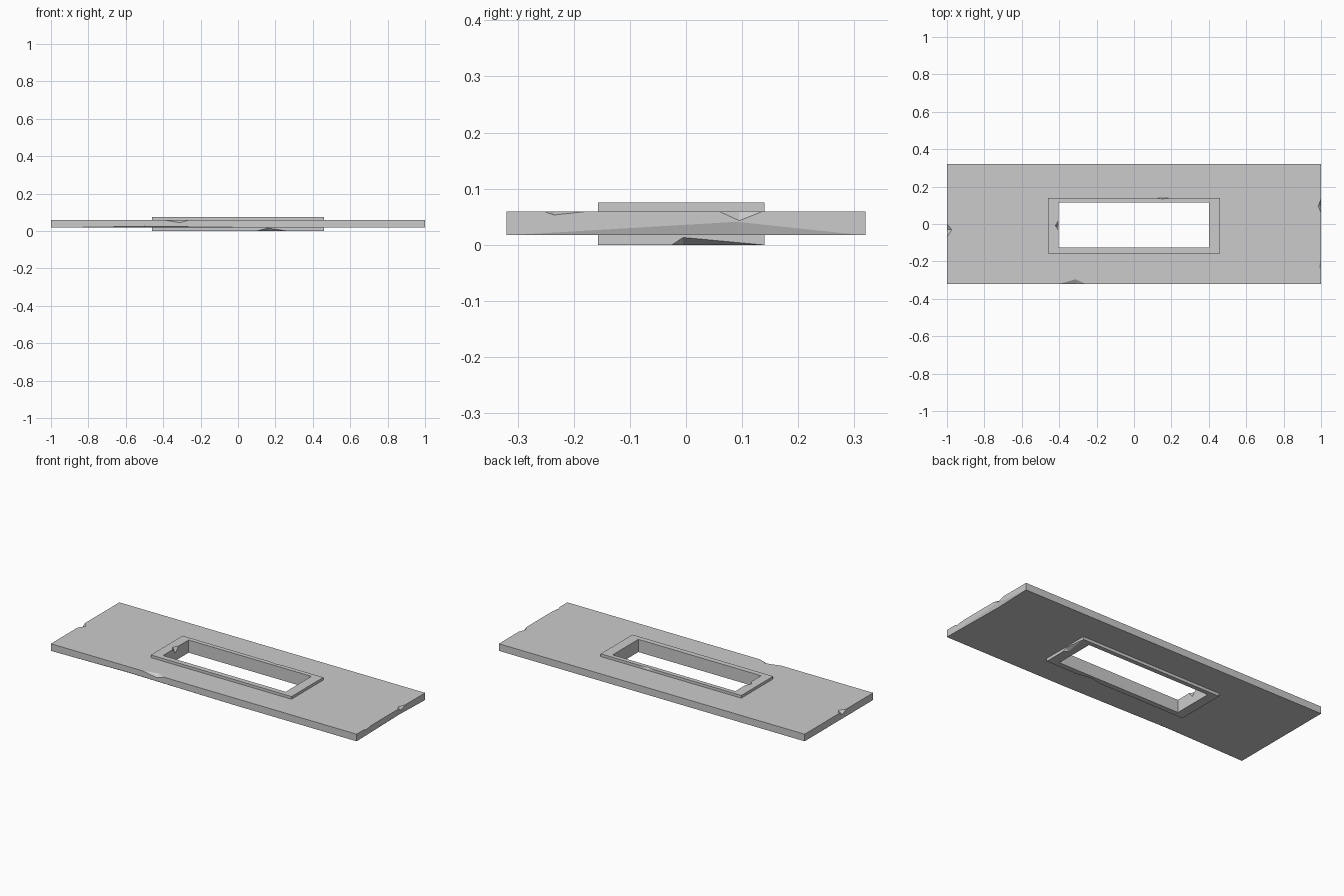
import bpy, bmesh
from mathutils import Vector

if "Cube" in bpy.data.objects:
    bpy.data.objects.remove(bpy.data.objects["Cube"])


def add_object(name, bm):
    bmesh.ops.recalc_face_normals(bm, faces=bm.faces)
    mesh = bpy.data.meshes.new(name)
    bm.to_mesh(mesh)
    bm.free()
    obj = bpy.data.objects.new(name, mesh)
    bpy.context.collection.objects.link(obj)
    return obj


def ring(name, outer, inner, z0, z1):
    """Rectangular plate with a rectangular opening; rects are x0, x1, y0, y1."""
    bm = bmesh.new()
    loops = []
    for (x0, x1, y0, y1), z in ((outer, z0), (outer, z1), (inner, z1), (inner, z0)):
        loops.append([bm.verts.new((x, y, z)) for x, y in
                      ((x0, y0), (x1, y0), (x1, y1), (x0, y1))])
    for k in range(4):
        a, b = loops[k], loops[(k + 1) % 4]
        for i in range(4):
            j = (i + 1) % 4
            bm.faces.new((a[i], a[j], b[j], b[i]))
    return add_object(name, bm)


def chip_edges(target, chips):
    """Each chip: edge centre, reach forward and back along edge, two inward depths."""
    bm = bmesh.new()
    for c, fwd, back, u, v in chips:
        c, fwd, back, u, v = map(Vector, (c, fwd, back, u, v))
        verts = [bm.verts.new(p) for p in (c + fwd, c + back, c + u, c - u, c + v, c - v)]
        bmesh.ops.convex_hull(bm, input=verts)
    cutter = add_object("chip_cutter", bm)
    cutter.hide_render = True
    mod = target.modifiers.new("chips", 'BOOLEAN')
    mod.operation = 'DIFFERENCE'
    mod.solver = 'EXACT'
    mod.use_self = True
    mod.object = cutter
    bpy.context.view_layer.objects.active = target
    bpy.ops.object.modifier_apply(modifier=mod.name)
    bpy.data.objects.remove(cutter)


# Wide stone slab, its opening tucked inside the frame
B, T = 0.017, 0.059
slab = ring("slab", (-1, 1, -0.32, 0.32), (-0.45, 0.45, -0.147, 0.13), B, T)
chip_edges(slab, [
    # front top edge
    ((-0.31, -0.32, T), (0.05, 0, 0), (-0.09, 0, 0), (0, 0.025, 0), (0, 0, -0.015)),
    # right end, top edge
    ((1, 0.095, T), (0, 0.04, 0), (0, -0.035, 0), (-0.015, 0, 0), (0, 0, -0.016)),
    ((1, -0.235, T), (0, 0.055, 0), (0, -0.017, 0), (-0.013, 0, 0), (0, 0, -0.006)),
    # left end, top edge
    ((-1, -0.03, T), (0, 0.03, 0), (0, -0.04, 0), (0.026, 0, 0), (0, 0, -0.018)),
    # worn lower edges on the right end and front
    ((1, 0.09, B), (0, 0.225, 0), (0, -0.405, 0), (-0.008, 0, 0), (0, 0, 0.024)),
    ((-0.5, -0.32, B), (0.7, 0, 0), (-0.49, 0, 0), (0, 0.012, 0), (0, 0, 0.008)),
])

# Raised frame lining the opening, standing proud above and below
frame = ring("opening_frame", (-0.46, 0.46, -0.157, 0.14),
             (-0.403, 0.4, -0.126, 0.114), 0, 0.075)
chip_edges(frame, [
    # inner left top edge
    ((-0.403, -0.01, 0.075), (0, 0.03, 0), (0, -0.025, 0), (-0.018, 0, 0), (0, 0, -0.03)),
    # outer back top edge
    ((0.15, 0.14, 0.075), (0.055, 0, 0), (-0.04, 0, 0), (0, -0.006, 0), (0, 0, -0.01)),
    # lower right and lower front edges
    ((0.46, -0.005, 0), (0, 0.14, 0), (0, -0.02, 0), (-0.02, 0, 0), (0, 0, 0.013)),
    ((0.16, -0.157, 0), (0.1, 0, 0), (-0.06, 0, 0), (0, 0.015, 0), (0, 0, 0.015)),
])
